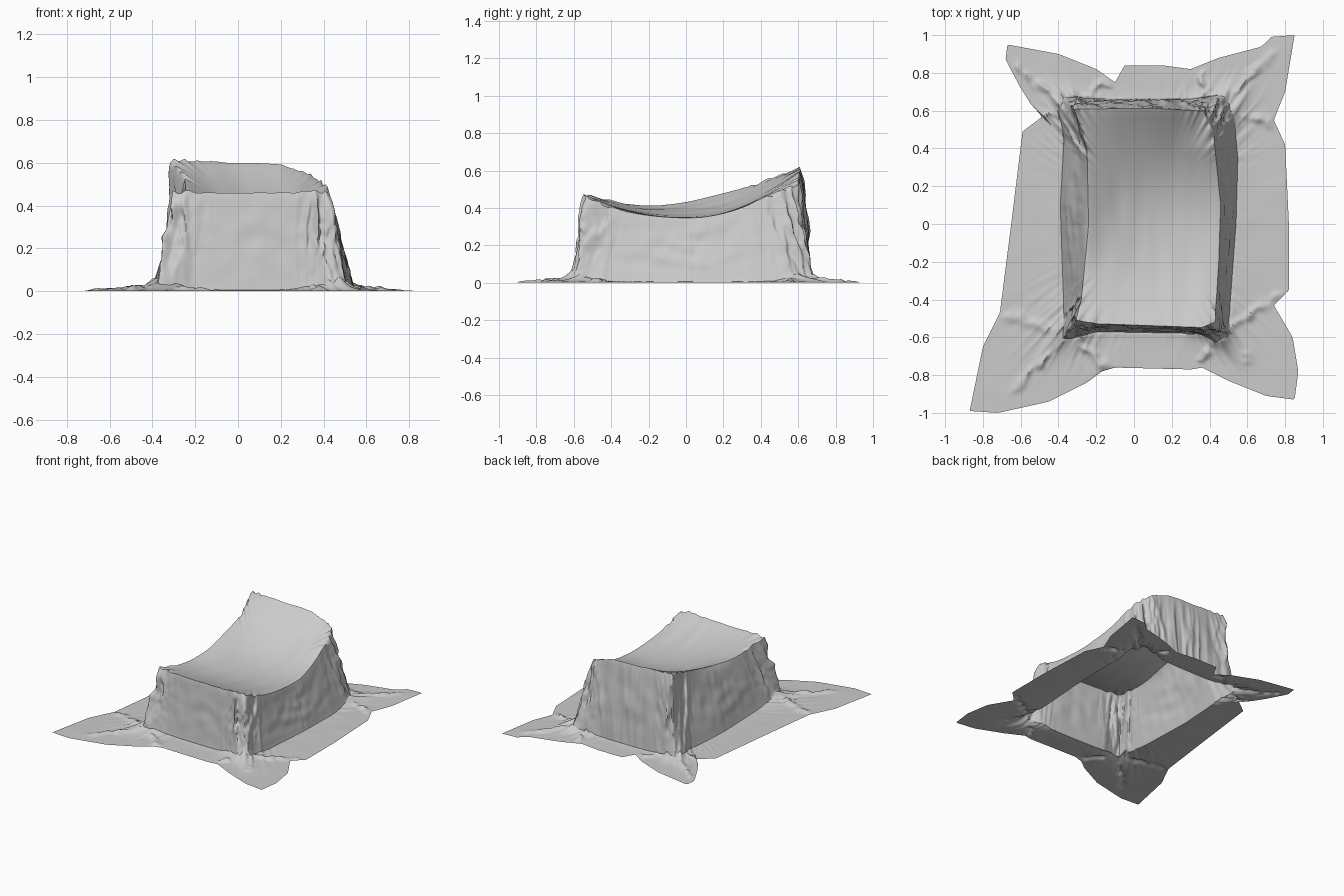
import bpy, bmesh, math
from mathutils import Vector, noise
from mathutils.geometry import intersect_point_line

if "Cube" in bpy.data.objects:
    bpy.data.objects.remove(bpy.data.objects["Cube"], do_unlink=True)

COLUMNS, TOP, WALL, FLOOR = 720, 26, 24, 36
CENTRE = Vector((0.08, 0.03))

# Plan outlines, counter-clockwise: upper rim, foot of the walls, hem on the ground
RIM = [(-.31, -.51), (-.2, -.53), (.36, -.55), (.43, -.52), (.45, -.2), (.46, .1), (.42, .5),
       (.37, .6), (.1, .615), (-.32, .61), (-.29, .53), (-.25, .4), (-.24, 0), (-.28, -.4)]
FOOT = [(-.38, -.61), (-.3, -.595), (-.2, -.57), (.35, -.58), (.44, -.62), (.5, -.59),
        (.51, -.4), (.54, 0), (.55, .35), (.53, .55), (.48, .68), (.3, .66), (-.15, .66),
        (-.37, .67), (-.4, .61), (-.37, .45), (-.39, .1), (-.38, -.2), (-.37, -.45)]
HEM = [(-.87, -.99), (-.72, -1), (-.45, -.94), (-.25, -.84), (-.17, -.78), (-.1, -.76),
       (.3, -.77), (.36, -.76), (.5, -.83), (.7, -.91), (.85, -.93), (.87, -.78), (.84, -.6),
       (.74, -.43), (.82, -.35), (.82, 0), (.8, .42), (.74, .55), (.8, .7), (.85, 1),
       (.72, .99), (.68, .94), (.45, .88), (.3, .82), (.15, .84), (-.05, .84), (-.1, .75),
       (-.2, .82), (-.4, .9), (-.67, .95), (-.68, .87), (-.6, .72), (-.53, .61), (-.47, .58),
       (-.59, .49), (-.65, 0), (-.71, -.47), (-.8, -.65)]
# Each corner, followed by the ends of the crumpled ridges that leave it along the ground
CORNERS = [[Vector(p) for p in row] for row in (
    ((-.36, -.58), (-.62, -.87), (-.7, -.48), (-.13, -.76)),
    ((.45, -.58), (.8, -.37), (.6, -.72), (.36, -.72)),
    ((.45, .62), (.74, .9), (.73, .53), (.35, .78)),
    ((-.36, .62), (-.6, .82), (-.5, .57), (-.13, .76)))]


def outline_point(outline, direction):
    """Farthest point where a ray from the centre meets the outline."""
    best = 0
    for i, start in enumerate(outline):
        p = Vector(start) - CENTRE
        edge = Vector(outline[(i + 1) % len(outline)]) - CENTRE - p
        det = direction.cross(edge)
        if abs(det) > 1e-9:
            reach, along = p.cross(edge) / det, p.cross(direction) / det
            if -1e-6 <= along <= 1 + 1e-6:
                best = max(best, reach)
    return CENTRE + direction * best


def gather(p, width):
    """How strongly the cloth bunches up near a corner."""
    return max(math.exp(-((p - row[0]).length / width) ** 2) for row in CORNERS)


def folds(angle, height, count):
    """Sharp folds that run outwards, from 0 to 1."""
    n = noise.noise(Vector((math.cos(angle) * count, math.sin(angle) * count, height)))
    return max(0, 1 - abs(n) * 2.6)


def soft(x, y, scale, seed):
    return noise.noise(Vector((x * scale, y * scale, seed)))


def ground_ridge(p):
    """Height of the crumpled ridges on the ground, tapering away from the corners."""
    q = p + Vector((soft(p.x, p.y, 14, 2), soft(p.x, p.y, 14, 9))) * .03
    height = 0
    for corner, *ends in CORNERS:
        for end in ends:
            near, along = intersect_point_line(q, corner, end)
            along = min(1, max(0, along))
            gap = (q - corner.lerp(end, along)).length
            crumple = .75 + .8 * soft(p.x, p.y, 22, 5)
            height = max(height, (.036 - .02 * along) * crumple * math.exp(-(gap / .022) ** 2))
    return height


def top_height(x, y):
    """Sagging seat: low at the left edge, higher at the right edge and the back."""
    low = .35 + (.12 * (y / .55) ** 2 if y < 0 else .25 * (y / .61) ** 2)
    if y > -.2:
        high = .42 + .2 * ((y + .2) / .81) ** 1.6
    else:
        high = .42 + .055 * ((y + .2) / .35) ** 2
    blend = min(1, max(0, (.3 - x) / .55)) ** 2
    z = low + (high - low) * blend
    z -= .3 * max(0, x - .2) * max(0, min(1, (y - .4) / .2))
    return z + .006 * soft(x * 2.5, y * .6, 5, 1)


def column(angle):
    """One strip of cloth from the seat down the wall and out to the hem."""
    direction = Vector((math.cos(angle), math.sin(angle)))
    rim, foot, hem = (outline_point(o, direction) for o in (RIM, FOOT, HEM))
    bunch = gather(foot, .12)
    points = []
    # Seat
    for i in range(1, TOP + 1):
        p = CENTRE.lerp(rim, i / TOP)
        edge = (i / TOP) ** 12
        z = top_height(p.x, p.y) + edge * bunch * .03 * (folds(angle, 0, 14) - .4)
        points.append((p.x, p.y, z))
    rim_z = points[-1][2]
    foot_z = .006 + bunch * (.03 + .04 * folds(angle, 1.2, 14))
    # Wall: rounded over at the right side, bunched into columns at the corners
    side = max(0, abs(direction.x) - .75) * 4 * (1 - bunch)
    shoulder = side * .35 if direction.x < 0 else 0
    back = max(0, direction.y - .8) * .09
    for i in range(1, WALL + 1):
        t = i / WALL
        bulge = math.sin(math.pi * t)
        p = rim.lerp(foot, t ** (1.1 + bunch * .2 - shoulder))
        crease = bunch * .06 * (folds(angle, t * 1.2, 12) - .35) * (1 - t * .7) * min(1, t * 6)
        sag = t * 5 + 2.5 * direction.y ** 2
        swag = side * .014 * noise.noise(Vector((direction.y * 1.5, sag, 4)))
        drape = .008 * soft(angle * 1.2, t, 5, 4)
        crumple = bunch * .03 * soft(angle * 5, t * 1.5, 6, 8)
        p += direction * (crease + (back * folds(angle, t, 9) + swag + drape + crumple) * bulge)
        points.append((p.x, p.y, rim_z + (foot_z - rim_z) * t))
    # Ground skirt, lifted where it leaves the corners
    for i in range(1, FLOOR + 1):
        t = i / FLOOR
        p = foot.lerp(hem, t)
        z = .005 + max(ground_ridge(p) * min(1, (1 - t) * 5), foot_z * (1 - t) ** 5)
        z += gather(p, .24) * .01 * folds(angle, 1.2 + t, 17) * (1 - t)
        z += .004 * max(0, soft(p.x, p.y, 6, 3))
        points.append((p.x, p.y, z if t < 1 else .005))
    return points


# Draped cloth sheet
bm = bmesh.new()
middle = bm.verts.new((CENTRE.x, CENTRE.y, top_height(*CENTRE)))
strips = [[bm.verts.new(p) for p in column(math.tau * k / COLUMNS)] for k in range(COLUMNS)]
for k, a in enumerate(strips):
    b = strips[(k + 1) % COLUMNS]
    bm.faces.new((middle, a[0], b[0]))
    for i in range(len(a) - 1):
        bm.faces.new((a[i], a[i + 1], b[i + 1], b[i]))
# Soften the folds, then rest the lowest point on the ground
inner = [v for v in bm.verts if not v.is_boundary]
bmesh.ops.smooth_vert(bm, verts=inner, factor=.4, use_axis_x=True, use_axis_y=True, use_axis_z=True)
lowest = min(v.co.z for v in bm.verts)
bmesh.ops.translate(bm, verts=bm.verts, vec=(0, 0, -lowest))
mesh = bpy.data.meshes.new("draped_cloth")
bm.to_mesh(mesh)
bm.free()
cloth = bpy.data.objects.new("draped_cloth", mesh)
bpy.context.collection.objects.link(cloth)

# Pale grey fabric
fabric = bpy.data.materials.new("pale_grey_fabric")
fabric.use_nodes = True
colour = (.6, .6, .6, 1)
fabric.diffuse_color = colour
fabric.node_tree.nodes["Principled BSDF"].inputs["Base Color"].default_value = colour
mesh.materials.append(fabric)

bpy.context.view_layer.objects.active = cloth
cloth.select_set(True)
bpy.ops.object.shade_smooth_by_angle(angle=math.radians(50))
